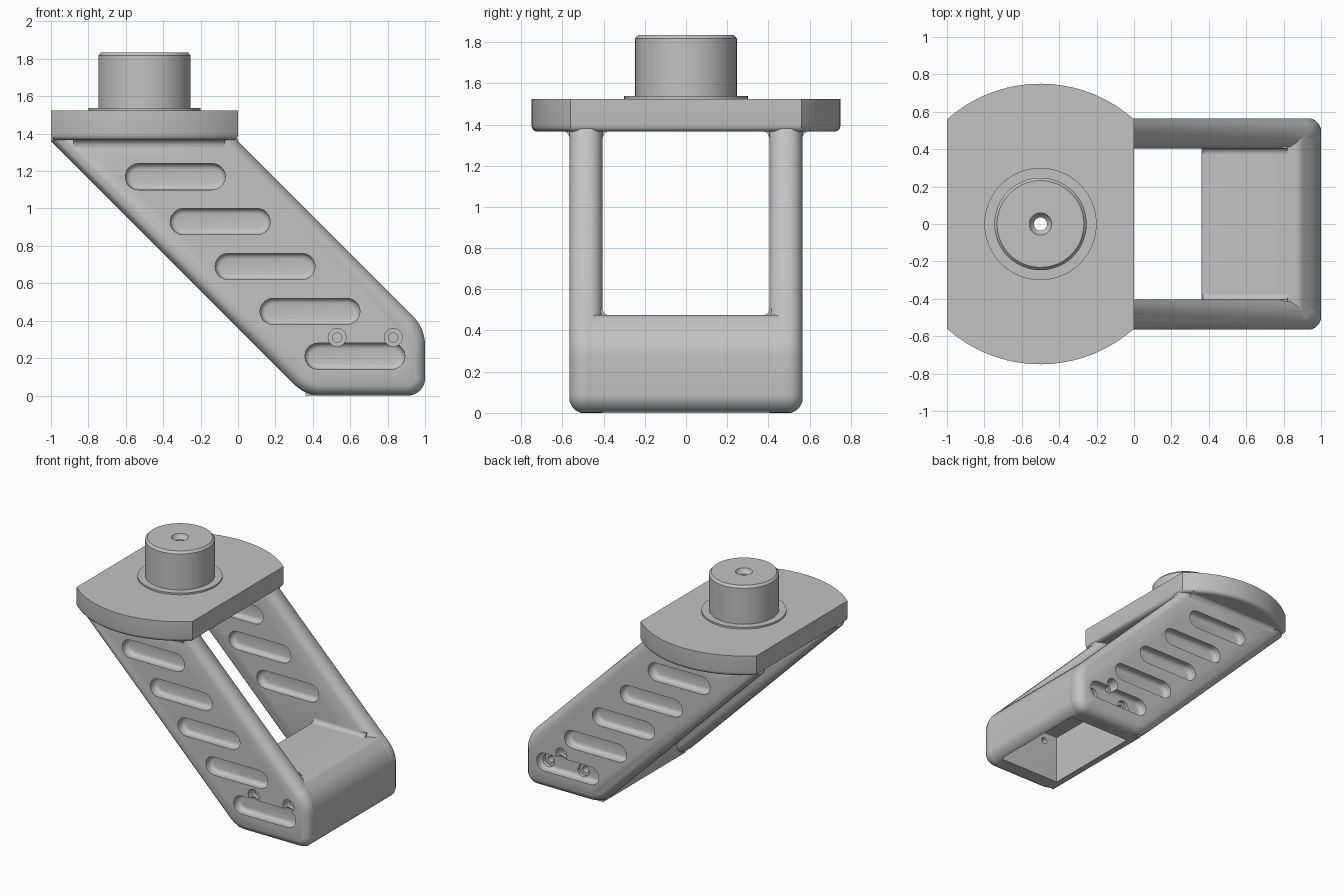
import bpy, bmesh, math
from mathutils import Vector

cube = bpy.data.objects.get("Cube")
if cube:
    bpy.data.objects.remove(cube)

GREY = (0.54, 0.54, 0.54, 1)
metal = bpy.data.materials.new("plain grey")
metal.use_nodes = True
metal.diffuse_color = GREY
metal.node_tree.nodes["Principled BSDF"].inputs["Base Color"].default_value = GREY


def rounded(corners, n=6):
    """Outline from (u, v, radius) corners, each replaced by an arc."""
    out = []
    for i, (u, v, r) in enumerate(corners):
        p = Vector((u, v))
        if r == 0:
            out.append(p)
            continue
        a = (Vector(corners[i - 1][:2]) - p).normalized()
        b = (Vector(corners[(i + 1) % len(corners)][:2]) - p).normalized()
        half = a.angle(b) / 2
        centre = p + (a + b).normalized() * (r / math.sin(half))
        start = p + a * (r / math.tan(half)) - centre
        end = p + b * (r / math.tan(half)) - centre
        for k in range(n + 1):
            out.append(centre + start.lerp(end, k / n).normalized() * r)
    return out


def circle(u, v, r, n=32):
    return [(u + r * math.cos(math.tau * k / n), v + r * math.sin(math.tau * k / n))
            for k in range(n)]


def slot(u, v, length, height, n=10):
    r, half = height / 2, (length - height) / 2
    angles = [math.pi * (k / n - 0.5) for k in range(n + 1)]
    end = [(half + r * math.cos(a), r * math.sin(a)) for a in angles]
    return [(u + s * p, v + s * q) for s in (1, -1) for p, q in end]


def prism(name, outline, axis, t0, t1, bevel=0, ends=(0, 1), segments=4, profile=0.5):
    """Extrude an outline along an axis, optionally rounding its end rims."""
    place = {"x": lambda p, t: (t, p[0], p[1]),
             "y": lambda p, t: (p[0], t, p[1]),
             "z": lambda p, t: (p[0], p[1], t)}[axis]
    bm = bmesh.new()
    rings = [[bm.verts.new(place(p, t)) for p in outline] for t in (t0, t1)]
    caps = [bm.faces.new(r) for r in rings]
    n = len(outline)
    for i in range(n):
        j = (i + 1) % n
        bm.faces.new((rings[0][i], rings[0][j], rings[1][j], rings[1][i]))
    bmesh.ops.recalc_face_normals(bm, faces=bm.faces[:])
    if bevel:
        rim = [e for k in ends for e in caps[k].edges]
        bmesh.ops.bevel(bm, geom=rim, offset=bevel, segments=segments,
                        profile=profile, affect="EDGES")
    return to_object(name, bm)


def to_object(name, bm):
    mesh = bpy.data.meshes.new(name)
    bm.to_mesh(mesh)
    bm.free()
    mesh.materials.append(metal)
    obj = bpy.data.objects.new(name, mesh)
    bpy.context.collection.objects.link(obj)
    return obj


def activate(obj):
    bpy.ops.object.select_all(action="DESELECT")
    obj.select_set(True)
    bpy.context.view_layer.objects.active = obj


def cut(obj, cutters):
    activate(obj)
    for c in cutters:
        c.hide_render = True
        mod = obj.modifiers.new("cut", "BOOLEAN")
        mod.operation, mod.solver, mod.object = "DIFFERENCE", "EXACT", c
        bpy.ops.object.modifier_apply(modifier=mod.name)
        bpy.data.objects.remove(c)


def smooth(obj):
    activate(obj)
    bpy.ops.object.shade_smooth_by_angle(angle=math.radians(32))


OUT, INN = 0.565, 0.405
arm_shape = rounded([(-1, 1.36, 0), (0.36, 0, 0.2), (1, 0, 0.09), (1, 0.36, 0.22),
                     (0, 1.36, 0), (-0.02, 1.45, 0), (-0.98, 1.45, 0)])
slots = [(-0.335 + 0.24 * k, 1.17 - 0.24 * k) for k in range(5)]
holes = {-1: [(0.53, 0.31), (0.83, 0.31)],
         1: [(0.68, 0.31), (0.53, 0.2), (0.83, 0.2)]}


def screw_cutters(side):
    """Counterbored screw holes through one side wall."""
    return [prism("hole_cutter", circle(u, v, r, 20), "y", side * depth, side * 0.6)
            for u, v in holes[side] for r, depth in ((0.048, 0.48), (0.025, 0.35))]


# Sloping arms with recessed slots and screw holes
for side, name in ((-1, "front_arm"), (1, "back_arm")):
    arm = prism(name, arm_shape, "y", side * INN, side * OUT, 0.055,
                segments=3, profile=0.4)
    cutters = []
    for k, (u, v) in enumerate(slots):
        shape = slot(u, v, 0.535, 0.14)
        cutters.append(prism("slot_cutter", shape, "y", side * 0.505, side * 0.6, 0.03, (0,)))
        if k < 3:
            cutters.append(prism("slot_cutter", shape, "y", side * 0.455, side * 0.37, 0.03, (0,)))
    cut(arm, cutters + screw_cutters(side))
    smooth(arm)

# Hollow block joining the lower ends of the arms
block_shape = rounded([(0.36, 0, 0), (1, 0, 0.09), (1, 0.36, 0.22),
                       (0.885, 0.475, 0.06), (0.36, 0.475, 0.02)])
block = prism("lower_block", block_shape, "y", -0.505, 0.505)
cavity = rounded([(0.41, -0.1, 0), (0.94, -0.1, 0), (0.94, 0.38, 0.05), (0.41, 0.38, 0)])
cut(block, [prism("cavity_cutter", cavity, "y", -INN, INN)]
    + screw_cutters(-1) + screw_cutters(1))
smooth(block)


def fillet(name, y, z, sy, sz, r, x0, x1):
    """Concave strip filling the corner between two walls."""
    arc = [(y + sy * r * (1 - math.cos(a)), z + sz * r * (1 - math.sin(a)))
           for a in (math.pi / 2 * k / 6 for k in range(7))]
    smooth(prism(name, [(y - sy * .01, z - sz * .01), (y - sy * .01, z + sz * r)] + arc
                 + [(y + sy * r, z - sz * .01)], "x", x0, x1))


# Fillets where the arms meet the plate and the block
for side, tag in ((-1, "front"), (1, "back")):
    fillet(tag + "_outer_fillet", side * OUT, 1.37, side, -1, 0.04, -0.88, -0.07)
    fillet(tag + "_inner_fillet", side * INN, 1.37, -side, -1, 0.04, -0.88, -0.07)
    fillet(tag + "_floor_fillet", side * INN, 0.475, -side, 1, 0.03, 0.37, 0.82)

# Top plate: a disc with two straight sides
sweep = math.atan2(0.56, 0.5)
arc = [sweep + (math.pi - 2 * sweep) * k / 32 for k in range(33)]
half_outline = [(-0.5 + 0.75 * math.cos(a), 0.75 * math.sin(a)) for a in arc]
half_outline[0], half_outline[-1] = (0, 0.56), (-1, 0.56)
plate_shape = half_outline + [(x, -y) for x, y in reversed(half_outline)]
plate = prism("top_plate", plate_shape, "z", 1.365, 1.525, 0.03, (0,))
cut(plate, [prism("bore_cutter", circle(-0.5, 0, 0.035), "z", 1.2, 1.7)])
smooth(plate)

# Round boss with collar, chamfered top and centre bore
section = [(0.035, 1.52), (0.3, 1.52), (0.3, 1.538), (0.247, 1.538), (0.247, 1.818),
           (0.232, 1.835), (0.06, 1.835), (0.052, 1.815), (0.035, 1.8)]
bm = bmesh.new()
ring = [bm.verts.new((r - 0.5, 0, z)) for r, z in section]
edges = [bm.edges.new((ring[i - 1], ring[i])) for i in range(len(ring))]
bmesh.ops.spin(bm, geom=ring + edges, cent=(-0.5, 0, 0), axis=(0, 0, 1),
               angle=math.tau, steps=64, use_merge=True)
bmesh.ops.remove_doubles(bm, verts=bm.verts[:], dist=1e-5)
bmesh.ops.recalc_face_normals(bm, faces=bm.faces[:])
smooth(to_object("round_boss", bm))
